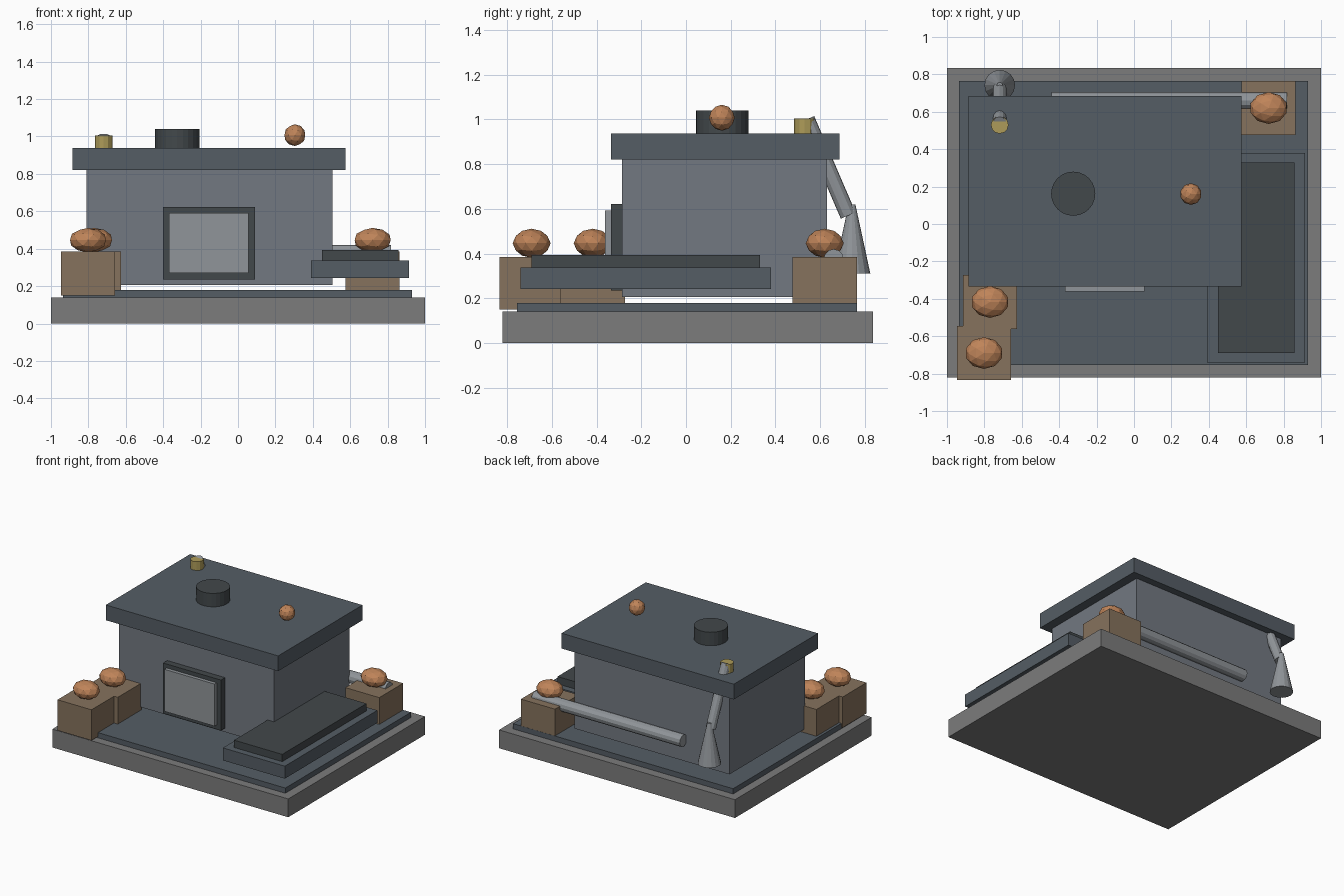
import bpy
from mathutils import Vector

if "Cube" in bpy.data.objects:
    bpy.data.objects.remove(bpy.data.objects["Cube"])


def material(name, r, g, b):
    m = bpy.data.materials.new(name)
    m.diffuse_color = (r, g, b, 1)
    m.use_nodes = True
    m.node_tree.nodes["Principled BSDF"].inputs["Base Color"].default_value = m.diffuse_color
    return m


STONE = material("stone", 0.20, 0.20, 0.20)
SLATE = material("slate", 0.09, 0.11, 0.13)
WALL = material("wall", 0.17, 0.19, 0.22)
DARK = material("dark_metal", 0.055, 0.065, 0.07)
STEEL = material("steel", 0.28, 0.30, 0.32)
WOOD = material("wood", 0.24, 0.17, 0.11)
COPPER = material("copper", 0.52, 0.23, 0.10)
BRASS = material("brass", 0.42, 0.33, 0.10)


def finish(name, mat):
    ob = bpy.context.object
    ob.name = name
    ob.data.materials.append(mat)
    return ob


def box(name, x, y, z, mat):
    """Box from (min, max) ranges on each axis."""
    bpy.ops.mesh.primitive_cube_add(size=1, location=[sum(r) / 2 for r in (x, y, z)])
    ob = finish(name, mat)
    ob.scale = [r[1] - r[0] for r in (x, y, z)]
    return ob


def rod(name, start, end, r1, r2, mat, sides=12):
    """Cylinder or cone between two points."""
    a, b = Vector(start), Vector(end)
    bpy.ops.mesh.primitive_cone_add(vertices=sides, radius1=r1, radius2=r2,
                                    depth=(b - a).length, location=(a + b) / 2)
    ob = finish(name, mat)
    ob.rotation_euler = (b - a).to_track_quat('Z', 'Y').to_euler()
    return ob


def lump(name, loc, size):
    """Faceted copper nugget."""
    bpy.ops.mesh.primitive_ico_sphere_add(subdivisions=2, radius=1, location=loc)
    ob = finish(name, COPPER)
    ob.scale = size
    return ob


# Stepped foundation
box("foundation", (-1, 1), (-0.82, 0.835), (0, 0.14), STONE)
box("floor_slab", (-0.935, 0.93), (-0.755, 0.765), (0.14, 0.18), SLATE)

# Main building and overhanging roof
box("building", (-0.81, 0.505), (-0.285, 0.63), (0.205, 0.82), WALL)
box("roof", (-0.885, 0.575), (-0.335, 0.685), (0.82, 0.937), SLATE)

# Front door with its surround
box("door_frame", (-0.40, 0.09), (-0.335, -0.283), (0.235, 0.622), DARK)
box("door_panel", (-0.37, 0.055), (-0.362, -0.333), (0.27, 0.592), STEEL)

# Raised platform at the right
box("platform", (0.39, 0.915), (-0.74, 0.38), (0.242, 0.338), SLATE)
box("platform_top", (0.45, 0.858), (-0.69, 0.33), (0.338, 0.394), DARK)

# Crates, each holding a copper nugget
for i, (x, y) in enumerate([(-0.802, -0.69), (-0.77, -0.417), (0.72, 0.62)], 1):
    box(f"crate_{i}", (x - 0.144, x + 0.144), (y - 0.144, y + 0.144), (0.15, 0.385), WOOD)
    lump(f"nugget_{i}", (x, y, 0.446), (0.101, 0.085, 0.065))

# Roof fittings
rod("roof_vent", (-0.325, 0.162, 0.93), (-0.325, 0.162, 1.04), 0.118, 0.118, DARK, 24)
lump("roof_ball", (0.304, 0.16, 1.007), (0.058,) * 3)
rod("brass_cap", (-0.718, 0.53, 0.92), (-0.718, 0.53, 1.004), 0.047, 0.047, BRASS)

# Pipes along the back wall
rod("back_pipe", (-0.44, 0.66, 0.375), (0.818, 0.66, 0.375), 0.045, 0.045, STEEL)
rod("slanted_pipe", (-0.718, 0.54, 1.0), (-0.718, 0.725, 0.57), 0.036, 0.036, STEEL)
rod("pipe_funnel", (-0.718, 0.742, 0.31), (-0.718, 0.742, 0.62), 0.082, 0.015, STEEL, 16)
